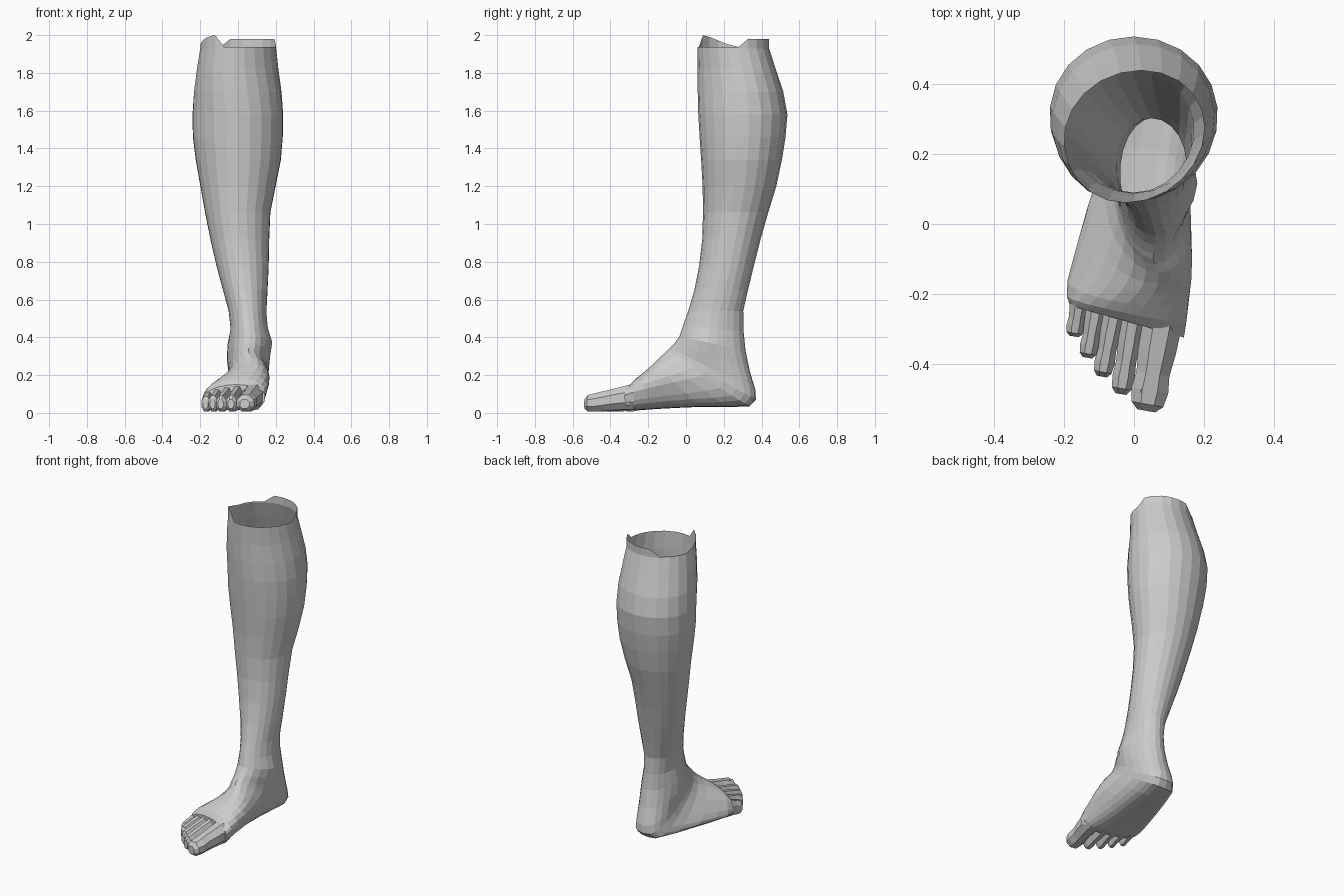
import bpy, bmesh, math
from mathutils import Vector

if "Cube" in bpy.data.objects:
    bpy.data.objects.remove(bpy.data.objects["Cube"])

SIDES = 22


def make_object(name, rings, cap_start, cap_end):
    """Skin a list of closed rings with quads; flat shaded."""
    bm = bmesh.new()
    loops = [[bm.verts.new(p) for p in ring] for ring in rings]
    n = len(loops[0])
    for a, b in zip(loops, loops[1:]):
        for i in range(n):
            j = (i + 1) % n
            bm.faces.new((a[i], a[j], b[j], b[i]))
    if cap_start:
        bm.faces.new(loops[0][::-1])
    if cap_end:
        bm.faces.new(loops[-1])
    bmesh.ops.recalc_face_normals(bm, faces=bm.faces)
    mesh = bpy.data.meshes.new(name)
    bm.to_mesh(mesh)
    bm.free()
    obj = bpy.data.objects.new(name, mesh)
    bpy.context.collection.objects.link(obj)
    return obj


def section(front, back, x0, x1, shift=0.0, square=1.0, yaw=0.0, skew=0.0):
    """Ring spanned between a front (y, z) and back (y, z) point, squared at the back."""
    f, b = Vector(front), Vector(back)
    mid, half = (f + b) / 2, (f - b) / 2
    ring = []
    for i in range(SIDES):
        a = 2 * math.pi * i / SIDES
        s, u = math.cos(a), math.sin(a)
        if s < 0:
            s = -abs(s) ** square
            u = math.copysign(abs(u) ** square, u)
        x = (x0 + x1) / 2 + (x1 - x0) / 2 * u * (1 - skew * s) + shift * s
        yz = mid + half * s
        ring.append(Vector((x, yz.x - yaw * x, yz.y)))
    return ring


# Shin and calf: z, x min, x max, y min, y max, front shift
shin = [
    (1.93, -.20, .20, .06, .44, -.02), (1.82, -.218, .212, .062, .475, -.02),
    (1.70, -.235, .23, .062, .515, -.01), (1.58, -.242, .24, .065, .537, 0),
    (1.46, -.24, .238, .072, .527, 0), (1.34, -.225, .228, .08, .508, 0),
    (1.20, -.20, .20, .088, .478, 0), (1.06, -.175, .172, .09, .435, 0),
    (0.92, -.147, .166, .086, .395, 0), (0.78, -.115, .163, .07, .36, 0),
    (0.65, -.08, .157, .044, .328, 0), (0.54, -.05, .151, .012, .303, 0),
]
rings = [section((y0, z), (y1, z), x0, x1, sh, 1, 0, .04)
         for z, x0, x1, y0, y1, sh in shin]

# Torn rim: tall flap at front left, second flap at the back right
rim = []
for i, p in enumerate(rings[0]):
    q = p.copy()
    if p.x < -.09 and p.y < .27:
        q.z = 2.0 - max(0, p.y - .1) * .4
    elif p.x > -.04 and p.y > .31:
        q.z = 1.98
    else:
        q.z = 1.937
    rim.append(q)
rings.insert(0, rim)

# Ankle and foot: sections fan round from the heel to the ball
rings += [
    section((-.015, .465), (.305, .43), -.04, .155),
    section((-.035, .405), (.315, .33), -.045, .17),
    section((-.06, .37), (.338, .22), -.048, .168, 0, .9),
    section((-.085, .343), (.368, .12), -.05, .162, 0, .8),
    section((-.10, .33), (.37, .07), -.052, .162, 0, .7),
    section((-.115, .315), (.335, .035), -.06, .16, .01, .6),
    section((-.14, .292), (.22, .03), -.08, .16, .03, .55),
    section((-.17, .262), (.08, .032), -.112, .16, .045, .5),
    section((-.20, .235), (-.06, .026), -.145, .157, .05, .5),
    section((-.23, .207), (-.17, .02), -.172, .153, .04, .5, .1),
    section((-.26, .18), (-.24, .015), -.184, .148, .025, .5, .2),
    section((-.285, .15), (-.285, .018), -.18, .143, .01, .5, .28),
]

# Ankle bones: push nearby points outward
def bump(centre, radius, push):
    for ring in rings:
        for p in ring:
            d = (p - Vector(centre)).length
            if d < radius:
                p.x += push * (1 - d / radius)


bump((.165, .10, .38), .10, .015)
bump((-.045, .16, .32), .10, -.02)
make_object("lower_leg_and_foot", rings, False, True)


# Toes: root, tip, half widths at root and tip, root height, tip height
def toe(name, root, tip, w0, w1, h0, h1):
    root, tip = Vector(root), Vector(tip)
    side = Vector((-(tip - root).y, (tip - root).x)).normalized()
    result = []
    # along, width blend, height factor, lift, scale
    for t, scale, low in ((0, 1, .018), (.35, .98, .016), (.6, .88, .010),
                          (.78, 1, .006), (.93, .88, .008), (1, .5, .022)):
        c = root.lerp(tip, t)
        w = (w0 + (w1 - w0) * t) * scale
        top = h0 + (h1 - h0) * t
        if t == 1:
            top -= .018
        ring = []
        for i in range(8):
            a = 2 * math.pi * (i + .5) / 8
            xy = c + side * (w * math.cos(a) * 1.08)
            z = (top + low) / 2 + (top - low) / 2 * math.sin(a) * 1.08
            ring.append((xy.x, xy.y, z))
        result.append(ring)
    make_object(name, result, False, True)


toe("big_toe", (.083, -.27), (.035, -.535), .058, .052, .155, .09)
toe("second_toe", (.00, -.26), (-.038, -.487), .034, .032, .145, .09)
toe("third_toe", (-.055, -.25), (-.092, -.437), .031, .029, .138, .09)
toe("fourth_toe", (-.105, -.225), (-.134, -.383), .029, .027, .13, .09)
toe("little_toe", (-.15, -.19), (-.172, -.322), .028, .026, .125, .085)


# Big toe nail: thin plate on the toe tip
nail = section((-.515, .088), (-.465, .104), .018, .068, 0, .6)
inner = [p + Vector((0, 0, -.012)) for p in nail]
make_object("big_toe_nail", [inner, nail], True, True)
